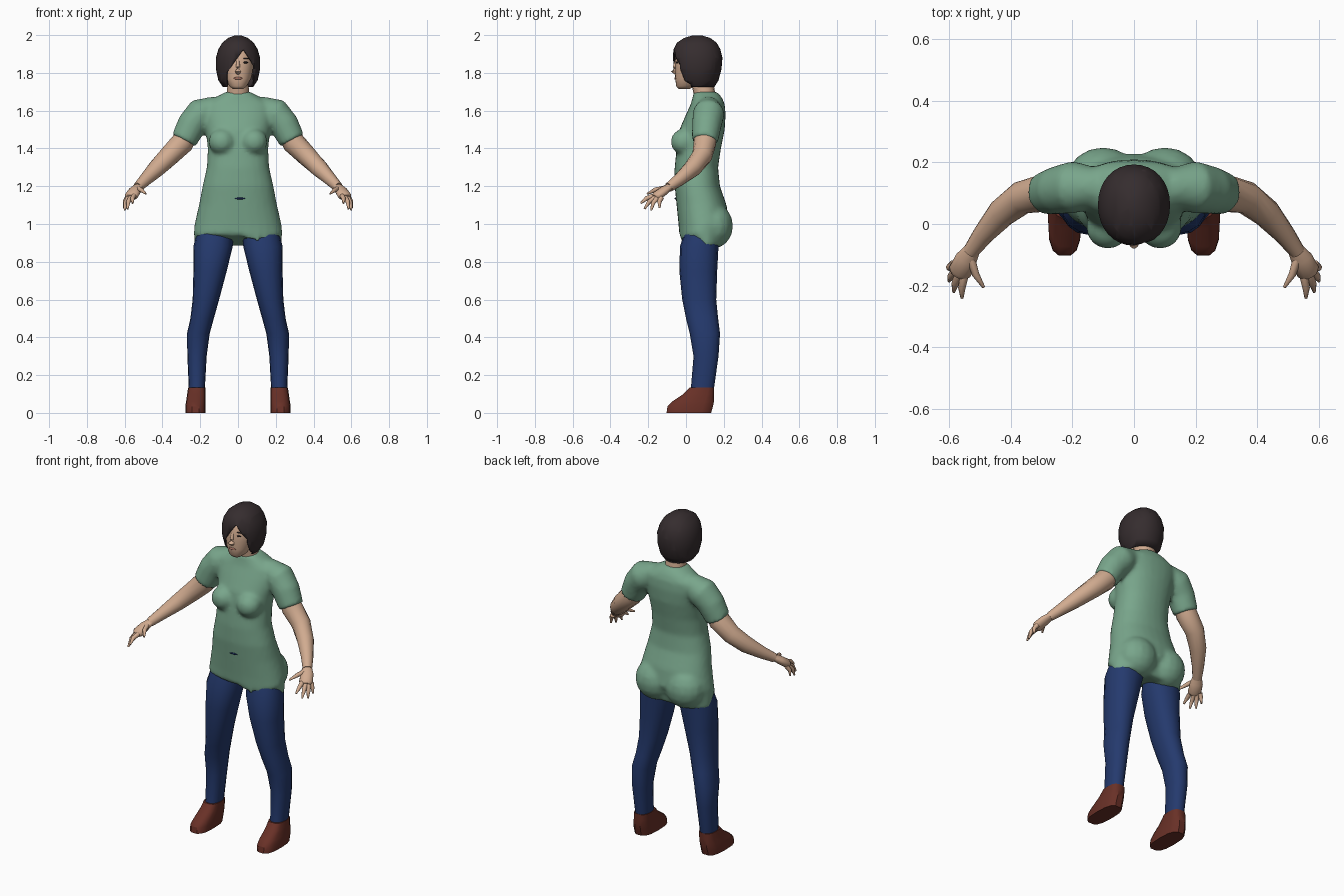
import bpy, bmesh, math
from mathutils import Vector, Matrix

cube = bpy.data.objects.get("Cube")
if cube:
    bpy.data.objects.remove(cube)


def material(name, rgb):
    m = bpy.data.materials.new(name)
    m.use_nodes = True
    m.diffuse_color = (*rgb, 1)
    m.node_tree.nodes["Principled BSDF"].inputs["Base Color"].default_value = (*rgb, 1)
    return m


GREEN = material("shirt green", (0.19, 0.38, 0.26))
BLUE = material("trouser blue", (0.018, 0.042, 0.155))
SKIN = material("skin", (0.64, 0.41, 0.28))
HAIR = material("hair dark brown", (0.036, 0.026, 0.028))
BROWN = material("shoe brown", (0.14, 0.03, 0.02))
LIP = material("lip", (0.40, 0.18, 0.13))


def bridge(bm, loops, cap=True):
    """Skin a list of equal vertex loops."""
    n = len(loops[0])
    for a, b in zip(loops, loops[1:]):
        for i in range(n):
            j = (i + 1) % n
            bm.faces.new((a[i], a[j], b[j], b[i]))
    if cap:
        bm.faces.new(loops[0])
        bm.faces.new(loops[-1])


def angles(n):
    return [2 * math.pi * i / n for i in range(n)]


def spow(v, p):
    return math.copysign(abs(v) ** p, v)


def stack(bm, rings, n=20, p=0.9, side=1, hem=None, cap=True):
    """Upright loft; each ring is (z, centre x, half width, front y, back y)."""
    loops = []
    for k, (z, cx, rx, yf, yb) in enumerate(rings):
        loop = []
        for a in angles(n):
            c, s = math.cos(a), math.sin(a)
            h = hem(c, s) if hem and k == 0 else z
            loop.append(bm.verts.new((side * (cx + rx * spow(c, p)),
                                      (yf + yb) / 2 + (yb - yf) / 2 * spow(s, p), h)))
        loops.append(loop)
    bridge(bm, loops, cap)


def tube(bm, path, side=1, n=12, flat=1.0):
    """Limb along points (x, y, z, radius)."""
    pts = [Vector((side * q[0], q[1], q[2])) for q in path]
    loops = []
    for i, q in enumerate(path):
        d = (pts[min(i + 1, len(pts) - 1)] - pts[max(i - 1, 0)]).normalized()
        u = d.cross(Vector((0, 0, 1))).normalized()
        w = d.cross(u)
        loops.append([bm.verts.new(pts[i] + q[3] * (math.cos(a) * u + flat * math.sin(a) * w))
                      for a in angles(n)])
    bridge(bm, loops)


def ball(bm, centre, size, n=16):
    m = Matrix.Translation(centre) @ Matrix.Diagonal((*size, 1))
    bmesh.ops.create_uvsphere(bm, u_segments=n, v_segments=n // 2, radius=1, matrix=m)


def finish(name, bm, mat, smooth=60):
    bmesh.ops.recalc_face_normals(bm, faces=bm.faces)
    me = bpy.data.meshes.new(name)
    bm.to_mesh(me)
    bm.free()
    me.materials.append(mat)
    ob = bpy.data.objects.new(name, me)
    bpy.context.collection.objects.link(ob)
    bpy.ops.object.select_all(action='DESELECT')
    ob.select_set(True)
    bpy.context.view_layer.objects.active = ob
    bpy.ops.object.shade_smooth_by_angle(angle=math.radians(smooth))
    return ob


# Shirt: torso, bust, seat and sleeves fused into one skin
def hem_height(c, s):
    if s > 0.2:
        return 0.94 - 0.06 * min(1, abs(c) * 2)
    if s > -0.4:
        return 0.955
    return 0.90 if 0.1 < c < 0.75 else 0.94


bm = bmesh.new()
stack(bm, [(0.94, 0, 0.235, -0.035, 0.20), (1.0, 0, 0.23, -0.04, 0.23),
           (1.1, 0, 0.207, -0.05, 0.215), (1.2, 0, 0.188, -0.06, 0.18),
           (1.3, 0, 0.165, -0.06, 0.17), (1.4, 0, 0.16, -0.05, 0.185),
           (1.5, 0, 0.172, -0.035, 0.205), (1.58, 0, 0.185, 0.0, 0.21),
           (1.635, 0, 0.18, 0.025, 0.205), (1.67, 0, 0.12, 0.035, 0.19),
           (1.70, 0, 0.065, 0.04, 0.165)], n=28, hem=hem_height)
for s in (1, -1):
    ball(bm, (s * 0.085, -0.01, 1.435), (0.072, 0.072, 0.07))
    ball(bm, (s * 0.1, 0.145, 0.99), (0.12, 0.105, 0.12))
    tube(bm, [(0.11, 0.12, 1.62, 0.06), (0.195, 0.12, 1.585, 0.085),
              (0.245, 0.11, 1.525, 0.079), (0.288, 0.1, 1.44, 0.07)], s, 16)
shirt = finish("shirt", bm, GREEN, 50)
remesh = shirt.modifiers.new("fuse", 'REMESH')
remesh.mode = 'VOXEL'
remesh.voxel_size = 0.012
remesh.use_smooth_shade = True
soften = shirt.modifiers.new("soften", 'SMOOTH')
soften.factor = 0.5
soften.iterations = 6

# Small blue mark at the waist
bm = bmesh.new()
ball(bm, (0.01, -0.056, 1.135), (0.028, 0.004, 0.005), 12)
finish("waist_mark", bm, BLUE)

for s, word in ((1, "left"), (-1, "right")):
    # Trouser leg
    bm = bmesh.new()
    stack(bm, [(0.98, 0.118, 0.095, 0.0, 0.18), (0.88, 0.132, 0.104, -0.032, 0.172),
               (0.75, 0.148, 0.088, -0.035, 0.165), (0.6, 0.17, 0.07, -0.02, 0.16),
               (0.5, 0.19, 0.062, 0.0, 0.17), (0.42, 0.21, 0.06, 0.02, 0.18),
               (0.3, 0.217, 0.051, 0.04, 0.172), (0.12, 0.218, 0.042, 0.025, 0.147)],
          n=16, side=s)
    finish(word + "_trouser_leg", bm, BLUE)

    # Shoe
    bm = bmesh.new()
    stack(bm, [(0, 0.225, 0.054, -0.105, 0.135), (0.035, 0.225, 0.054, -0.1, 0.145),
               (0.06, 0.223, 0.052, -0.075, 0.15), (0.1, 0.22, 0.049, -0.015, 0.15),
               (0.135, 0.218, 0.046, 0.018, 0.15)], n=14, p=0.7, side=s)
    finish(word + "_shoe", bm, BROWN, 35)

    # Arm
    bm = bmesh.new()
    tube(bm, [(0.26, 0.105, 1.49, 0.055), (0.295, 0.1, 1.43, 0.061),
              (0.365, 0.085, 1.36, 0.054), (0.43, 0.035, 1.295, 0.047),
              (0.49, -0.035, 1.235, 0.034), (0.53, -0.09, 1.195, 0.026)], s, 14)
    finish(word + "_arm", bm, SKIN)

    # Hand: palm, fingers and thumb
    bm = bmesh.new()
    tube(bm, [(0.522, -0.08, 1.203, 0.025), (0.545, -0.115, 1.178, 0.036),
              (0.565, -0.155, 1.148, 0.038), (0.57, -0.165, 1.14, 0.028)], s, 12, 0.65)
    for base, tip in (((0.55, -0.165, 1.15), (0.558, -0.24, 1.11)),
                      ((0.567, -0.16, 1.142), (0.585, -0.22, 1.08)),
                      ((0.58, -0.15, 1.14), (0.6, -0.185, 1.072)),
                      ((0.585, -0.13, 1.14), (0.603, -0.14, 1.085)),
                      ((0.53, -0.11, 1.19), (0.488, -0.205, 1.16))):
        a, b = Vector(base), Vector(tip)
        mid = a.lerp(b, 0.5) + Vector((0.005, -0.006, 0.006))
        tube(bm, [(*a, 0.014), (*mid, 0.012), (*b, 0.005)], s, 8)
    finish(word + "_hand", bm, SKIN)

# Neck
bm = bmesh.new()
stack(bm, [(1.62, 0, 0.07, 0.05, 0.16), (1.69, 0, 0.058, 0.04, 0.155),
           (1.78, 0, 0.055, 0.02, 0.14)], n=16)
finish("neck", bm, SKIN)

# Head with nose
bm = bmesh.new()
stack(bm, [(1.715, 0, 0.028, -0.04, 0.02), (1.73, 0, 0.046, -0.052, 0.05),
           (1.77, 0, 0.07, -0.057, 0.11), (1.82, 0, 0.082, -0.057, 0.14),
           (1.88, 0, 0.085, -0.056, 0.14), (1.93, 0, 0.065, -0.035, 0.13),
           (1.96, 0, 0.03, 0, 0.1)], n=24)
tube(bm, [(0, -0.05, 1.865, 0.008), (0, -0.06, 1.83, 0.011),
          (0, -0.064, 1.81, 0.016), (0, -0.052, 1.8, 0.012)], 1, 10)
finish("head", bm, SKIN)

# Lips, eyes and brows
bm = bmesh.new()
ball(bm, (0, -0.055, 1.771), (0.024, 0.007, 0.007), 12)
finish("lips", bm, LIP)
bm = bmesh.new()
for s in (1, -1):
    ball(bm, (s * 0.038, -0.048, 1.855), (0.015, 0.006, 0.005), 12)
    ball(bm, (s * 0.04, -0.047, 1.876), (0.021, 0.006, 0.003), 12)
finish("eyes_and_brows", bm, HAIR)

# Bobbed hair, cut open in front with a swept fringe
bm = bmesh.new()
stack(bm, [(1.725, 0, 0.08, -0.025, 0.15), (1.76, 0, 0.104, -0.05, 0.172),
           (1.82, 0, 0.117, -0.066, 0.188), (1.88, 0, 0.117, -0.07, 0.193),
           (1.925, 0, 0.104, -0.066, 0.182), (1.96, 0, 0.083, -0.048, 0.162),
           (1.985, 0, 0.052, -0.01, 0.128), (1.998, 0, 0.018, 0.035, 0.085)],
      n=32, p=0.95, cap=False)
bm.verts.ensure_lookup_table()
bm.faces.new(bm.verts[-32:])
cuts = [(Vector((-0.058, 0, 1.8)), Vector((-1, 0, 0))),
        (Vector((0.084, 0, 1.8)), Vector((1, 0, 0))),
        (Vector((0.03, 0, 1.925)), Vector((-0.12, 0, 0.088))),
        (Vector((0.03, 0, 1.925)), Vector((0.085, 0, 0.055)))]
for co, no in cuts:
    bmesh.ops.bisect_plane(bm, geom=bm.verts[:] + bm.edges[:] + bm.faces[:],
                           plane_co=co, plane_no=no)


def in_opening(f):
    c = f.calc_center_median()
    return c.y < 0.03 and all((c - co).dot(no) < 0 for co, no in cuts)


bmesh.ops.delete(bm, geom=[f for f in bm.faces if in_opening(f)], context='FACES')
hair = finish("hair", bm, HAIR)
thick = hair.modifiers.new("thickness", 'SOLIDIFY')
thick.thickness = 0.008
thick.offset = -1
